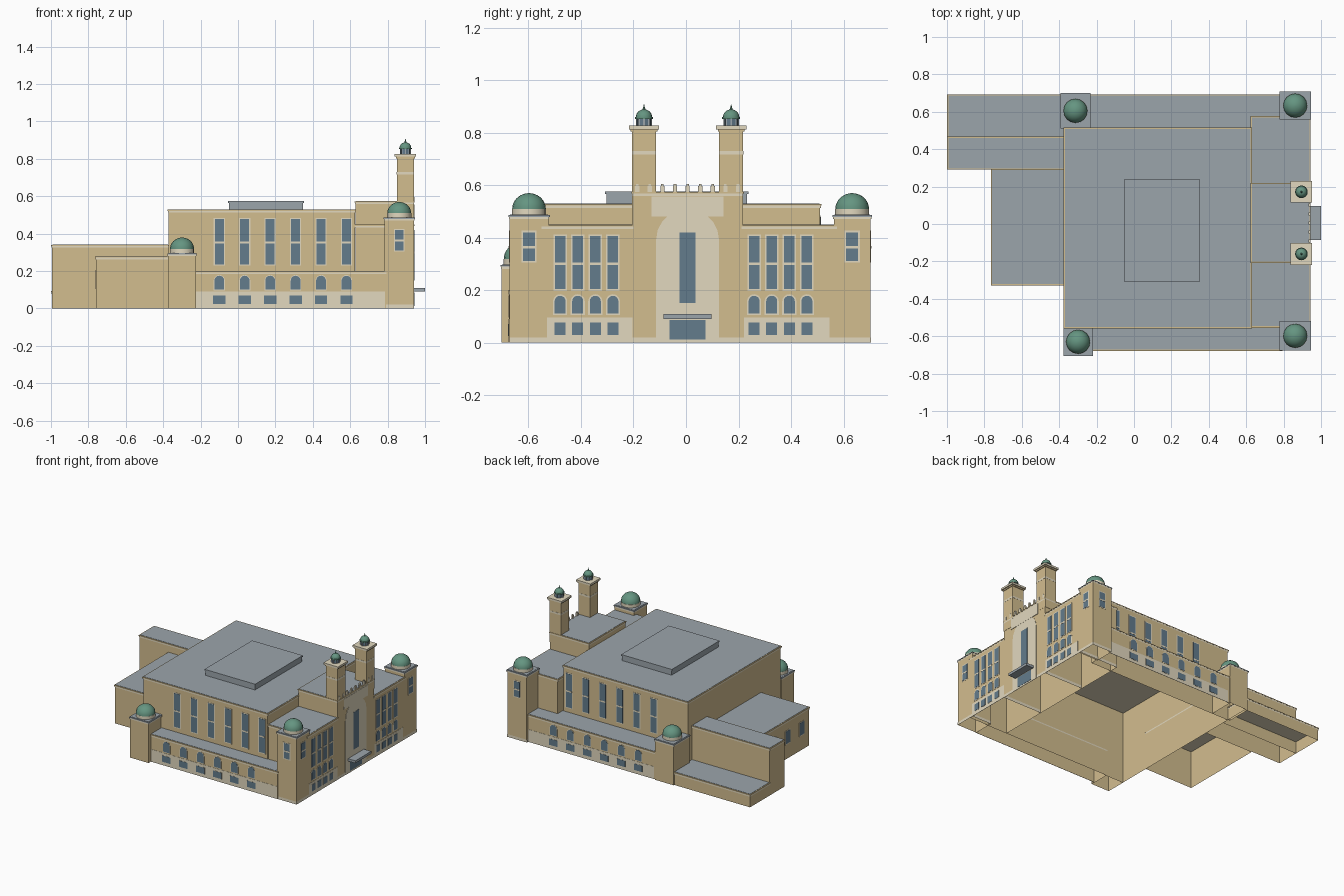
import bpy, bmesh, math

cube = bpy.data.objects.get("Cube")
if cube:
    bpy.data.objects.remove(cube, do_unlink=True)


def material(name, rgb):
    m = bpy.data.materials.new(name)
    m.use_nodes = True
    m.diffuse_color = (*rgb, 1)
    m.node_tree.nodes["Principled BSDF"].inputs["Base Color"].default_value = (*rgb, 1)
    return m


TAN, STONE, ROOF, GLASS, COPPER = range(5)
MATS = [material("sandy brick", (0.65, 0.51, 0.275)),
        material("pale stone", (0.76, 0.69, 0.52)),
        material("grey roof", (0.33, 0.375, 0.41)),
        material("blue glass", (0.125, 0.2, 0.265)),
        material("green copper", (0.13, 0.3, 0.22))]


def finish(name, bm, smooth=False):
    bmesh.ops.recalc_face_normals(bm, faces=bm.faces)
    me = bpy.data.meshes.new(name)
    bm.to_mesh(me)
    bm.free()
    for m in MATS:
        me.materials.append(m)
    ob = bpy.data.objects.new(name, me)
    bpy.context.collection.objects.link(ob)
    if smooth:
        bpy.context.view_layer.objects.active = ob
        ob.select_set(True)
        bpy.ops.object.shade_smooth_by_angle(angle=math.radians(40))
        ob.select_set(False)
    return ob


def add_box(bm, x, y, z, mat, top=True, bottom=True):
    """Box from (min, max) pairs, with optional top and bottom."""
    v = [bm.verts.new((a, b, c)) for c in z for a, b in
         ((x[0], y[0]), (x[1], y[0]), (x[1], y[1]), (x[0], y[1]))]
    faces = [(v[i], v[(i + 1) % 4], v[(i + 1) % 4 + 4], v[i + 4]) for i in range(4)]
    if top:
        faces.append(v[4:])
    if bottom:
        faces.append(v[3::-1])
    for f in faces:
        bm.faces.new(f).material_index = mat


def grow(p, d):
    return (p[0] - d, p[1] + d)


def block(name, x, y, top, base=0, coping=TAN):
    """Brick volume with a cornice, coping, roof slab and optional plinth."""
    bm = bmesh.new()
    add_box(bm, x, y, (0, top - 0.005), TAN, bottom=False)
    add_box(bm, grow(x, 0.003), grow(y, 0.003), (top - 0.017, top - 0.008), STONE, bottom=False)
    add_box(bm, grow(x, 0.005), grow(y, 0.005), (top - 0.008, top - 0.002), coping, bottom=False)
    add_box(bm, grow(x, -0.002), grow(y, -0.002), (top - 0.002, top), ROOF, bottom=False)
    if base:
        add_box(bm, grow(x, 0.001), grow(y, 0.001), (0, base), STONE, top=False, bottom=False)
    return finish(name, bm)


def outline(u, w, z0, z1, arched):
    """Upright rectangle, or one with a round head."""
    h = w / 2
    if not arched:
        return [(u - h, z0), (u + h, z0), (u + h, z1), (u - h, z1)]
    head = [(u + h * math.cos(math.pi * i / 10), z1 - h + h * math.sin(math.pi * i / 10))
            for i in range(11)]
    return [(u - h, z0), (u + h, z0)] + head


class Wall:
    """Collects thin plates on one vertical wall plane."""

    def __init__(self, axis, sign, plane):
        self.axis, self.sign, self.plane, self.bm = axis, sign, plane, bmesh.new()

    def point(self, u, z, d):
        p = self.plane + self.sign * d
        return (p, u, z) if self.axis == "x" else (u, p, z)

    def plate(self, u, w, z0, z1, depth, mat, arched=False):
        pts = outline(u, w, z0, z1, arched)
        back = [self.bm.verts.new(self.point(a, b, 0)) for a, b in pts]
        front = [self.bm.verts.new(self.point(a, b, depth)) for a, b in pts]
        faces = [front] + [(back[i - 1], back[i], front[i], front[i - 1]) for i in range(len(pts))]
        for f in faces:
            self.bm.faces.new(f).material_index = mat

    def window(self, u, w, z0, z1, arched=False, transom=False, lift=0, frame=0.006):
        self.plate(u, w + 2 * frame, z0 - frame, z1 + frame, lift + 0.0015, STONE, arched)
        self.plate(u, w, z0, z1, lift + 0.0025, GLASS, arched)
        if transom:
            mid = z0 + (z1 - z0) * 0.48
            self.plate(u, w, mid - 0.005, mid + 0.005, lift + 0.0035, STONE)

    def done(self, name):
        return finish(name, self.bm)


def lathe(name, x, y, profile, mat, segs=16, smooth=True):
    bm = bmesh.new()
    rings = [[bm.verts.new((x + r * math.cos(math.tau * i / segs),
                            y + r * math.sin(math.tau * i / segs), z))
              for i in range(segs)] for r, z in profile]
    for a, b in zip(rings, rings[1:]):
        for i in range(segs):
            j = (i + 1) % segs
            bm.faces.new((a[i], a[j], b[j], b[i])).material_index = mat
    bm.faces.new(rings[-1]).material_index = mat
    return finish(name, bm, smooth)


def dome(name, x, y, z, r, h):
    steps = [math.radians(a) for a in range(0, 90, 10)] + [math.radians(88)]
    return lathe(name, x, y, [(r * math.cos(a), z + h * math.sin(a)) for a in steps], COPPER)


# Main volumes
FRONT = 0.939
block("main_hall", (-0.372, 0.625), (-0.553, 0.511), 0.53)
block("front_aisle", (-0.23, 0.79), (-0.674, -0.553), 0.2)
block("back_aisle", (-0.24, 0.79), (0.511, 0.688), 0.2)
block("entrance_block", (0.628, FRONT), (-0.203, 0.215), 0.575, base=0.02)
block("entrance_wing_front", (0.628, FRONT), (-0.548, -0.203), 0.45, base=0.02)
block("entrance_wing_back", (0.628, FRONT), (0.215, 0.572), 0.45, base=0.02)
block("rear_annex", (-0.76, -0.372), (-0.323, 0.29), 0.28)
block("rear_stage_block", (-0.995, -0.372), (0.296, 0.463), 0.342)
block("rear_low_block", (-0.995, -0.372), (0.463, 0.688), 0.095)

# Raised roof light with a thin lip
bm = bmesh.new()
add_box(bm, (-0.048, 0.348), (-0.303, 0.233), (0.53, 0.565), ROOF)
add_box(bm, (-0.053, 0.353), (-0.308, 0.238), (0.565, 0.575), ROOF)
finish("roof_light", bm)

# Corner towers with domes: centre, half sizes, height
corners = {"front_right": (0.862, -0.598, 0.078, 0.074, 0.487),
           "back_right": (0.862, 0.633, 0.078, 0.07, 0.487),
           "front_left": (-0.299, -0.63, 0.074, 0.072, 0.297),
           "back_left": (-0.313, 0.605, 0.075, 0.09, 0.297)}
for key, (x, y, hx, hy, top) in corners.items():
    block(key + "_corner_tower", (x - hx, x + hx), (y - hy, y + hy), top,
          base=0.02 if top > 0.4 else 0, coping=ROOF)
    lathe(key + "_dome_drum", x, y, [(0.065, top - 0.002), (0.065, top + 0.022)], STONE)
    dome(key + "_dome", x, y, top + 0.022, 0.064, 0.06)

# Entrance pylons with lanterns
for key, y in (("front", -0.16), ("back", 0.172)):
    x = 0.895
    bm = bmesh.new()
    for half, z0, z1, mat in ((0.0455, 0.5, 0.81, TAN), (0.0465, 0.717, 0.73, STONE),
                              (0.051, 0.803, 0.812, TAN), (0.058, 0.812, 0.826, STONE)):
        add_box(bm, (x - half, x + half), (y - half, y + half), (z0, z1), mat)
    finish(key + "_pylon", bm)
    lathe(key + "_pylon_lantern", x, y, [(0.027, 0.825), (0.027, 0.853)], GLASS, 8, False)
    bm = bmesh.new()
    for i in range(8):
        a = math.tau * i / 8
        px, py = x + 0.027 * math.cos(a), y + 0.027 * math.sin(a)
        add_box(bm, grow((px, px), 0.003), grow((py, py), 0.003), (0.825, 0.853), ROOF)
    finish(key + "_lantern_posts", bm)
    lathe(key + "_lantern_ring", x, y, [(0.02, 0.852), (0.034, 0.852), (0.034, 0.859)], COPPER)
    dome(key + "_lantern_dome", x, y, 0.859, 0.031, 0.029)
    lathe(key + "_finial", x, y, [(0.007, 0.884), (0.004, 0.893), (0.001, 0.906)], COPPER, 8)

# Crenellations over the entrance
bm = bmesh.new()
for i in range(9):
    y = 0.006 + (i - 4) * 0.048
    add_box(bm, (0.932, 0.943), grow((y, y), 0.008), (0.572, 0.597), STONE)
    add_box(bm, (0.933, 0.942), grow((y, y), 0.005), (0.597, 0.603), STONE)
finish("crenellations", bm)

# Entrance facade: window grids, stone portal and doors
facade = Wall("x", 1, FRONT)
for centre, mid in ((-0.367, -0.379), (0.384, 0.36)):
    facade.plate(centre, 0.326, 0, 0.095, 0.0015, STONE)
    for i in range(4):
        u = mid + (i - 1.5) * 0.067
        facade.window(u, 0.04, 0.203, 0.405, transom=True)
        facade.window(u, 0.042, 0.11, 0.178, arched=True)
        facade.window(u, 0.042, 0.028, 0.077, lift=0.001, frame=0.002)
facade.plate(0.006, 0.24, 0, 0.51, 0.0025, STONE, arched=True)
facade.plate(0.006, 0.274, 0.48, 0.557, 0.0035, STONE)
facade.plate(0.006, 0.061, 0.15, 0.42, 0.004, GLASS)
facade.plate(0.006, 0.137, 0.012, 0.085, 0.004, GLASS)
facade.done("entrance_facade")

bm = bmesh.new()
add_box(bm, (0.93, 1.0), (-0.085, 0.097), (0.09, 0.108), ROOF)
finish("entrance_canopy", bm)

# Long sides: tall hall windows, arched aisle windows, plinth windows
for key, sign, hall, aisle in (("front", -1, -0.553, -0.674), ("back", 1, 0.511, 0.688)):
    upper, lower = Wall("y", sign, hall), Wall("y", sign, aisle)
    lower.plate(0.28, 1.01, 0, 0.09, 0.0015, STONE)
    for i in range(6):
        u = -0.1 + i * 0.136
        upper.window(u, 0.048, 0.235, 0.478, transom=True)
        lower.window(u, 0.052, 0.1, 0.175, arched=True, frame=0.004)
        lower.window(u, 0.066, 0.025, 0.07, lift=0.001, frame=0.002)
    upper.done(key + "_hall_windows")
    lower.done(key + "_aisle_windows")

# Windows on the tall corner towers
for key in ("front_right", "back_right"):
    x, y, hx, hy, top = corners[key]
    s = 1 if y > 0 else -1
    for tag, wall, u in (("end", Wall("x", 1, x + hx), y), ("side", Wall("y", s, y + s * hy), x)):
        wall.window(u, 0.046, 0.31, 0.42, transom=True)
        wall.done(key + "_tower_" + tag + "_window")

# Rear annex windows
rear = Wall("x", -1, -0.76)
for i in range(4):
    rear.window(-0.24 + i * 0.16, 0.05, 0.11, 0.2)
rear.done("rear_annex_windows")
